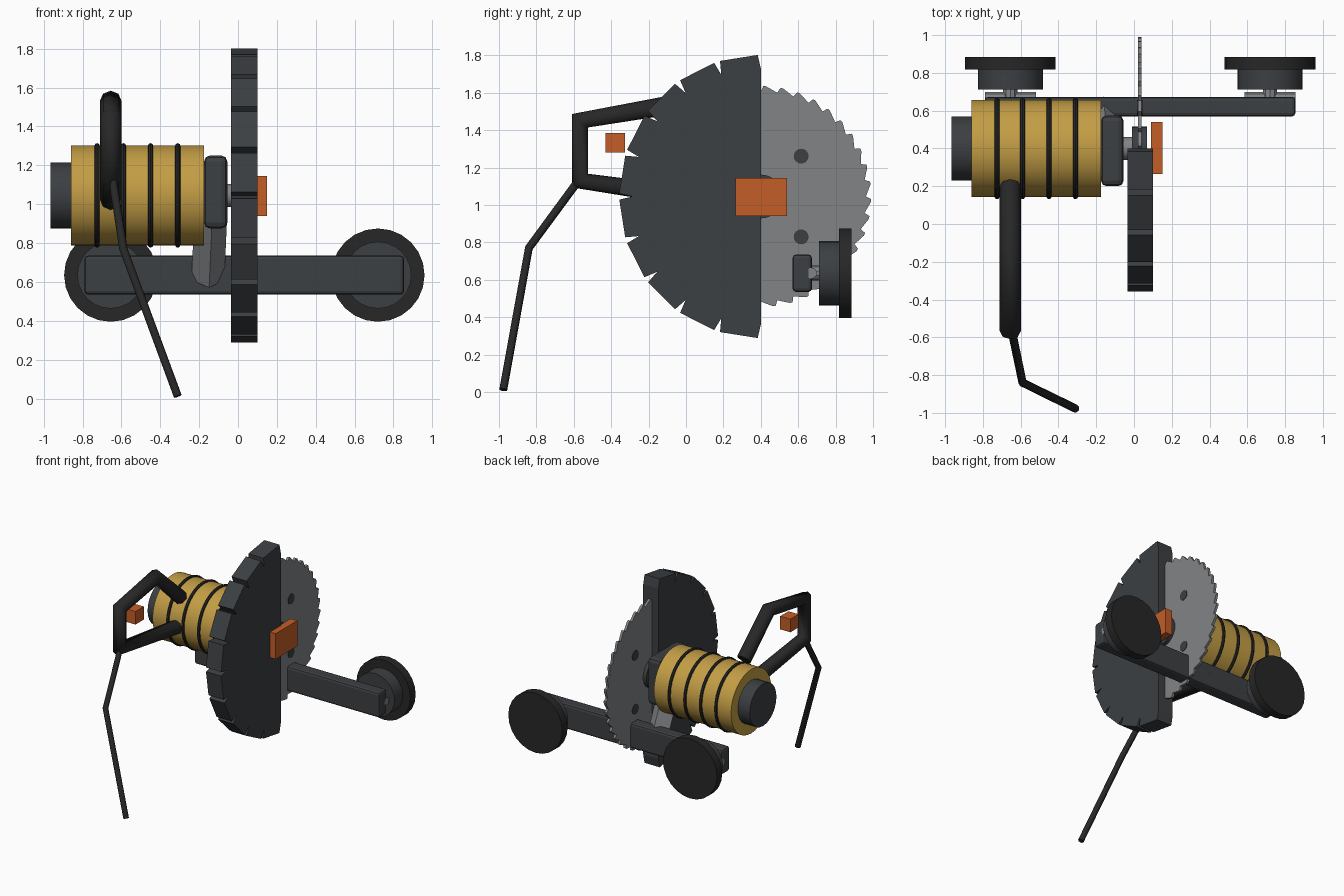
import bpy, bmesh
from math import radians, cos, sin, pi
from mathutils import Vector, Matrix

if "Cube" in bpy.data.objects:
    bpy.data.objects.remove(bpy.data.objects["Cube"])


def mat(name, col):
    m = bpy.data.materials.new(name)
    m.diffuse_color = (*col, 1)
    m.use_nodes = True
    m.node_tree.nodes["Principled BSDF"].inputs["Base Color"].default_value = m.diffuse_color
    return m


DARK = mat("dark_grey", (0.045, 0.05, 0.055))
BLACK = mat("black", (0.02, 0.02, 0.02))
GOLD = mat("gold", (0.55, 0.34, 0.06))
ORANGE = mat("orange", (0.55, 0.11, 0.02))
STEEL = mat("steel", (0.22, 0.23, 0.24))
CY, CZ = 0.40, 1.045  # blade and motor axis


def finish(name, bm, m):
    bmesh.ops.recalc_face_normals(bm, faces=bm.faces)
    me = bpy.data.meshes.new(name)
    bm.to_mesh(me)
    bm.free()
    me.materials.append(m)
    ob = bpy.data.objects.new(name, me)
    bpy.context.collection.objects.link(ob)
    return ob


def smooth(ob):
    bpy.ops.object.select_all(action='DESELECT')
    ob.select_set(True)
    bpy.context.view_layer.objects.active = ob
    bpy.ops.object.shade_smooth_by_angle(angle=radians(35))


def box(name, lo, hi, m, bevel=0):
    lo, hi = Vector(lo), Vector(hi)
    bm = bmesh.new()
    bmesh.ops.create_cube(bm, size=1)
    bmesh.ops.scale(bm, vec=hi - lo, verts=bm.verts)
    bmesh.ops.translate(bm, vec=(lo + hi) / 2, verts=bm.verts)
    ob = finish(name, bm, m)
    if bevel:
        b = ob.modifiers.new("bevel", 'BEVEL')
        b.width, b.segments = bevel, 2
    return ob


def rod(name, a, b, r, m, n=24, r2=None):
    a, b = Vector(a), Vector(b)
    bm = bmesh.new()
    d = b - a
    mx = Matrix.Translation((a + b) / 2) @ d.to_track_quat('Z', 'Y').to_matrix().to_4x4()
    bmesh.ops.create_cone(bm, cap_ends=True, segments=n, radius1=r,
                          radius2=r if r2 is None else r2, depth=d.length, matrix=mx)
    ob = finish(name, bm, m)
    if n > 12:
        smooth(ob)
    return ob


def slab(name, polar, x0, x1, m):
    """Extrude (radius, angle) outline about the blade axis along x."""
    bm = bmesh.new()
    f = bm.faces.new([bm.verts.new((x0, CY + r * cos(a), CZ + r * sin(a))) for r, a in polar])
    ext = bmesh.ops.extrude_face_region(bm, geom=[f])
    bmesh.ops.translate(bm, vec=(x1 - x0, 0, 0),
                        verts=[v for v in ext['geom'] if isinstance(v, bmesh.types.BMVert)])
    return finish(name, bm, m)


def tube(name, pts, r, m):
    cu = bpy.data.curves.new(name, 'CURVE')
    cu.dimensions = '3D'
    cu.bevel_depth, cu.bevel_resolution, cu.use_fill_caps = r, 2, True
    s = cu.splines.new('POLY')
    s.points.add(len(pts) - 1)
    for p, c in zip(s.points, pts):
        p.co = (*c, 1)
    cu.materials.append(m)
    ob = bpy.data.objects.new(name, cu)
    bpy.context.collection.objects.link(ob)
    return ob


# toothed blade
teeth = []
for i in range(40):
    a = 2 * pi * i / 40
    teeth += [(0.562, a), (0.59, a + 0.11), (0.59, a + 0.135)]
slab("saw_blade", teeth, 0.02, 0.04, STEEL)
for i in range(4):
    a = pi / 4 + i * pi / 2
    y, z = CY + 0.305 * cos(a), CZ + 0.305 * sin(a)
    rod("blade_bolt_%d" % i, (0.016, y, z), (0.044, y, z), 0.04, DARK, 16)
rod("blade_hub", (-0.01, CY, CZ), (0.07, CY, CZ), 0.117, DARK)
rod("drive_shaft", (-0.07, CY, CZ), (0.02, CY, CZ), 0.06, STEEL, 16)

# half-disc guard with ten notched segments
guard = [(0.685, pi / 2)]
for i in range(10):
    a = pi / 2 + i * pi / 10
    guard += [(0.757, a + 0.022), (0.757, a + pi / 10 - 0.022), (0.685, a + pi / 10)]
slab("blade_guard", guard, -0.035, 0.10, DARK)
box("guard_badge", (0.09, 0.265, 0.94), (0.15, 0.54, 1.145), ORANGE)

# motor
rod("motor_body", (-0.86, CY, CZ), (-0.175, CY, CZ), 0.257, GOLD, 32)
for i, x in enumerate((-0.725, -0.59, -0.45, -0.31)):
    bpy.ops.mesh.primitive_torus_add(major_radius=0.255, minor_radius=0.014, major_segments=32,
                                     minor_segments=8, location=(x, CY, CZ),
                                     rotation=(0, pi / 2, 0))
    ring = bpy.context.object
    ring.name = "cooling_ring_%d" % i
    ring.data.materials.append(BLACK)
    smooth(ring)
rod("motor_end_cap", (-0.965, CY, CZ), (-0.85, CY, CZ), 0.17, DARK)
box("gearbox", (-0.175, 0.2, 0.875), (-0.055, 0.575, 1.25), DARK, 0.03)

# rear axle, motor strut and wheels
box("axle_beam", (-0.79, 0.57, 0.535), (0.855, 0.673, 0.735), DARK, 0.018)
rod("motor_strut", (-0.14, 0.42, 0.95), (-0.155, 0.60, 0.61), 0.085, STEEL, 4)
for side, x in (("left", -0.655), ("right", 0.72)):
    z = 0.635
    rod(side + "_pivot", (x - 0.135, 0.67, z), (x + 0.135, 0.67, z), 0.03, STEEL, 10)
    rod(side + "_stem", (x, 0.66, z), (x, 0.73, z), 0.04, STEEL, 10)
    rod(side + "_wheel_hub", (x, 0.712, z), (x, 0.825, z), 0.172, DARK)
    rod(side + "_wheel", (x, 0.818, z), (x, 0.885, z), 0.24, BLACK)

# loop handle, trigger and power cord
hx = -0.655
tube("loop_handle", [(hx, 0.2, 1.25), (hx, -0.11, 1.53), (hx, -0.567, 1.45),
                     (hx, -0.567, 1.13), (hx, 0.2, 1.02)], 0.056, BLACK)
box("trigger", (hx - 0.045, -0.43, 1.28), (hx + 0.045, -0.325, 1.385), ORANGE)
tube("power_cord", [(-0.645, -0.575, 1.13), (-0.59, -0.84, 0.77), (-0.31, -0.977, 0.012)],
     0.022, BLACK)
